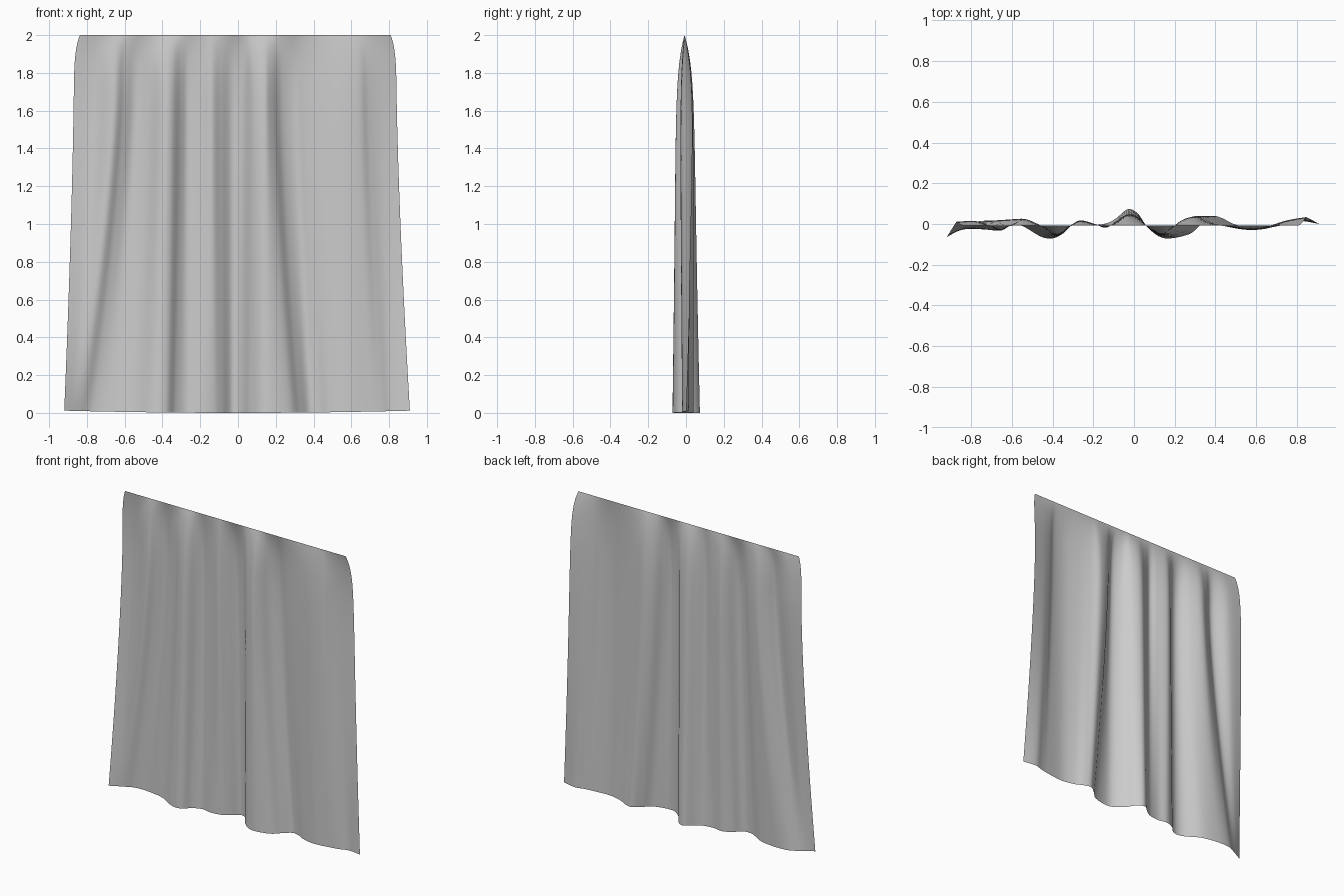
import bpy, math

if "Cube" in bpy.data.objects:
    bpy.data.objects.remove(bpy.data.objects["Cube"])

# Fold guide lines: (x, y) high on the cloth, then (x, y) at the hem
FOLDS = [
    (-.87, .015, -.92, -.065), (-.76, .015, -.88, -.042), (-.66, -.035, -.83, -.015),
    (-.60, .0, -.77, .012), (-.54, .028, -.68, .015), (-.47, .0, -.56, -.005),
    (-.40, -.05, -.45, -.065), (-.35, -.048, -.38, -.065), (-.30, .0, -.33, -.02),
    (-.26, .02, -.27, .005), (-.19, .0, -.20, -.005), (-.14, -.02, -.13, .005),
    (-.09, .01, -.085, .03), (-.03, .045, -.03, .073), (.03, .025, .02, .05),
    (.08, -.03, .07, -.02), (.14, -.055, .15, -.07), (.18, -.03, .27, -.05),
    (.23, .02, .33, .0), (.30, .04, .38, .038), (.36, .015, .43, .03),
    (.44, -.01, .49, .0), (.55, -.03, .58, -.02), (.64, -.025, .70, -.01),
    (.69, .0, .76, .0), (.75, .02, .82, .015), (.84, .038, .91, .0),
]
SUB, ROWS = 6, 60


def spline(p, i, t):
    """Catmull-Rom value between guides i and i + 1."""
    a, b, c, d = (p[max(0, min(len(p) - 1, i + k))] for k in (-1, 0, 1, 2))
    return tuple(0.5 * (2 * q + (r - o) * t + (2 * o - 5 * q + 4 * r - s) * t * t
                        + (3 * q - o - 3 * r + s) * t ** 3)
                 for o, q, r, s in zip(a, b, c, d))


columns = [spline(FOLDS, i, k / SUB) for i in range(len(FOLDS) - 1) for k in range(SUB)]
columns.append(FOLDS[-1])

# Hanging cloth: flat along the top edge, folds open and drift outward downward
verts, faces = [], []
n = len(columns)
for r in range(ROWS + 1):
    drop = 2 * (r / ROWS) ** 1.4
    depth = 1 - math.exp(-drop / .17)
    width = .962 + .038 * (1 - math.exp(-drop / .08))
    b = max(0, (drop - .3) / 1.7) ** 1.4
    for xu, yu, xh, yh in columns:
        x = (xu + (xh - xu) * b) * width
        y = -.008 * (1 - depth) + (yu + (yh - yu) * b) * depth
        lift = .012 * (x / .92) ** 2 * (drop / 2) ** 4
        verts.append((x, y, 2 - drop + lift))
for r in range(ROWS):
    for c in range(n - 1):
        v = r * n + c
        faces.append((v, v + n, v + n + 1, v + 1))

mesh = bpy.data.meshes.new("curtain")
mesh.from_pydata(verts, [], faces)
mesh.update()
curtain = bpy.data.objects.new("curtain", mesh)
bpy.context.collection.objects.link(curtain)
for f in mesh.polygons:
    f.use_smooth = True
